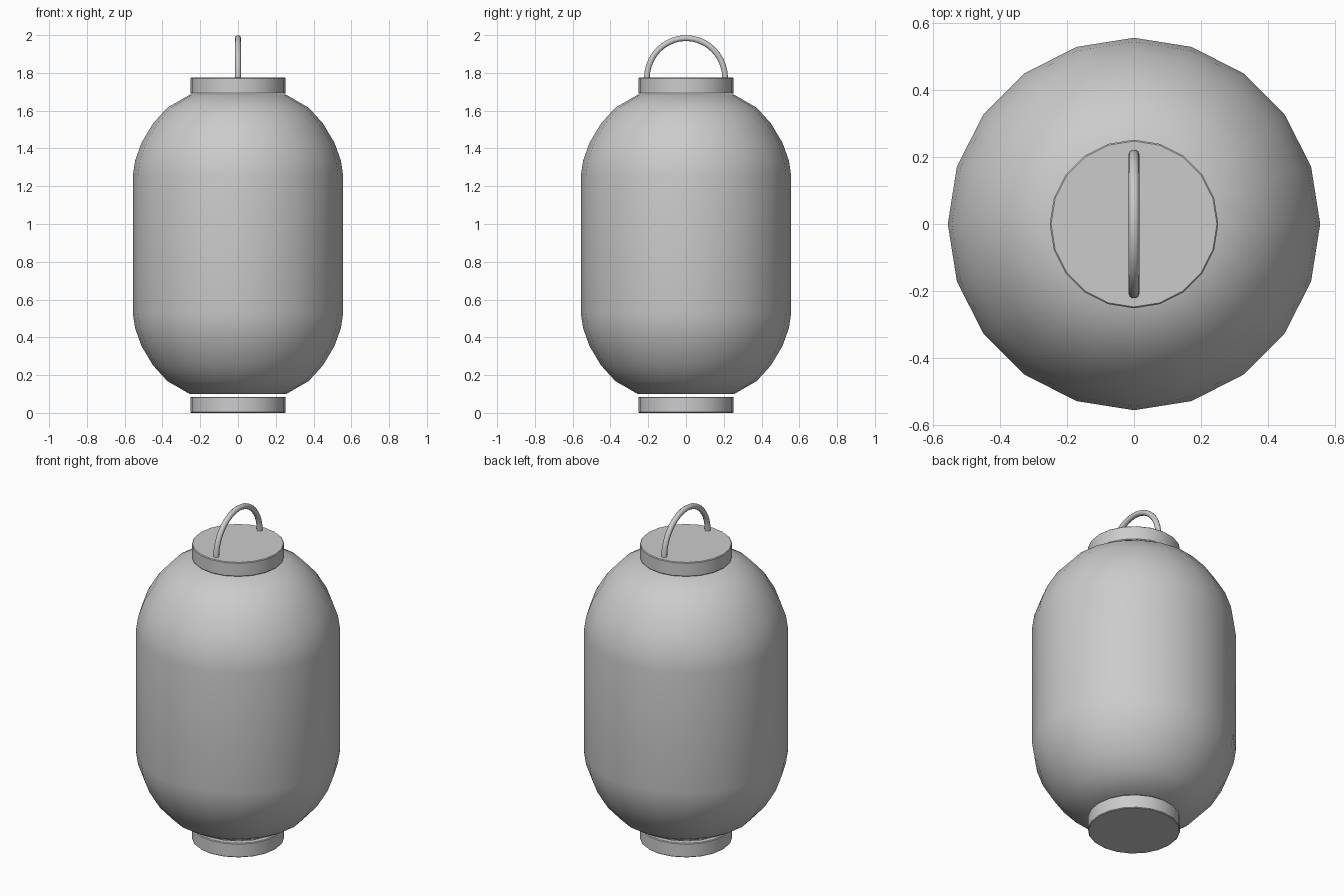
import bpy, math

if "Cube" in bpy.data.objects:
    bpy.data.objects.remove(bpy.data.objects["Cube"])

SIDES = 20

def smooth(ob):
    bpy.ops.object.select_all(action='DESELECT')
    ob.select_set(True)
    bpy.context.view_layer.objects.active = ob
    bpy.ops.object.shade_smooth_by_angle(angle=math.radians(35))

def lathe(name, profile):
    """Spin an (r, z) profile, listed bottom to top, and close both ends."""
    verts = [(r * math.cos(2 * math.pi * i / SIDES), r * math.sin(2 * math.pi * i / SIDES), z)
             for r, z in profile for i in range(SIDES)]
    faces = []
    for k in range(len(profile) - 1):
        a, b = k * SIDES, (k + 1) * SIDES
        for i in range(SIDES):
            j = (i + 1) % SIDES
            faces.append((a + i, a + j, b + j, b + i))
    faces.append(tuple(reversed(range(SIDES))))
    faces.append(tuple(range(len(verts) - SIDES, len(verts))))
    me = bpy.data.meshes.new(name)
    me.from_pydata(verts, [], faces)
    ob = bpy.data.objects.new(name, me)
    bpy.context.collection.objects.link(ob)
    smooth(ob)
    return ob

# Paper shade: straight middle, rounded shoulders mirrored about mid height
MID = 0.892
upper = [(0.557, 1.255), (0.545, 1.335), (0.511, 1.43), (0.45, 1.532),
         (0.375, 1.615), (0.254, 1.685)]
lower = [(r, 2 * MID - z) for r, z in reversed(upper)]
lathe("paper_shade", lower + upper)

# End caps
for name, z in (("bottom_cap", 0.0), ("top_cap", 1.69)):
    lathe(name, [(0.248, z), (0.252, z + 0.004), (0.252, z + 0.081), (0.248, z + 0.085)])

# Carrying handle: half loop swept with a round section
N = 20
curve = bpy.data.curves.new("handle", 'CURVE')
curve.dimensions = '3D'
curve.bevel_depth = 0.016
curve.bevel_resolution = 3
curve.use_fill_caps = True
path = curve.splines.new('POLY')
path.points.add(N)
for i, p in enumerate(path.points):
    t = math.pi * i / N
    p.co = (0, 0.207 * math.cos(t), 1.772 + 0.212 * math.sin(t), 1)
path.use_smooth = True
handle = bpy.data.objects.new("handle", curve)
bpy.context.collection.objects.link(handle)
